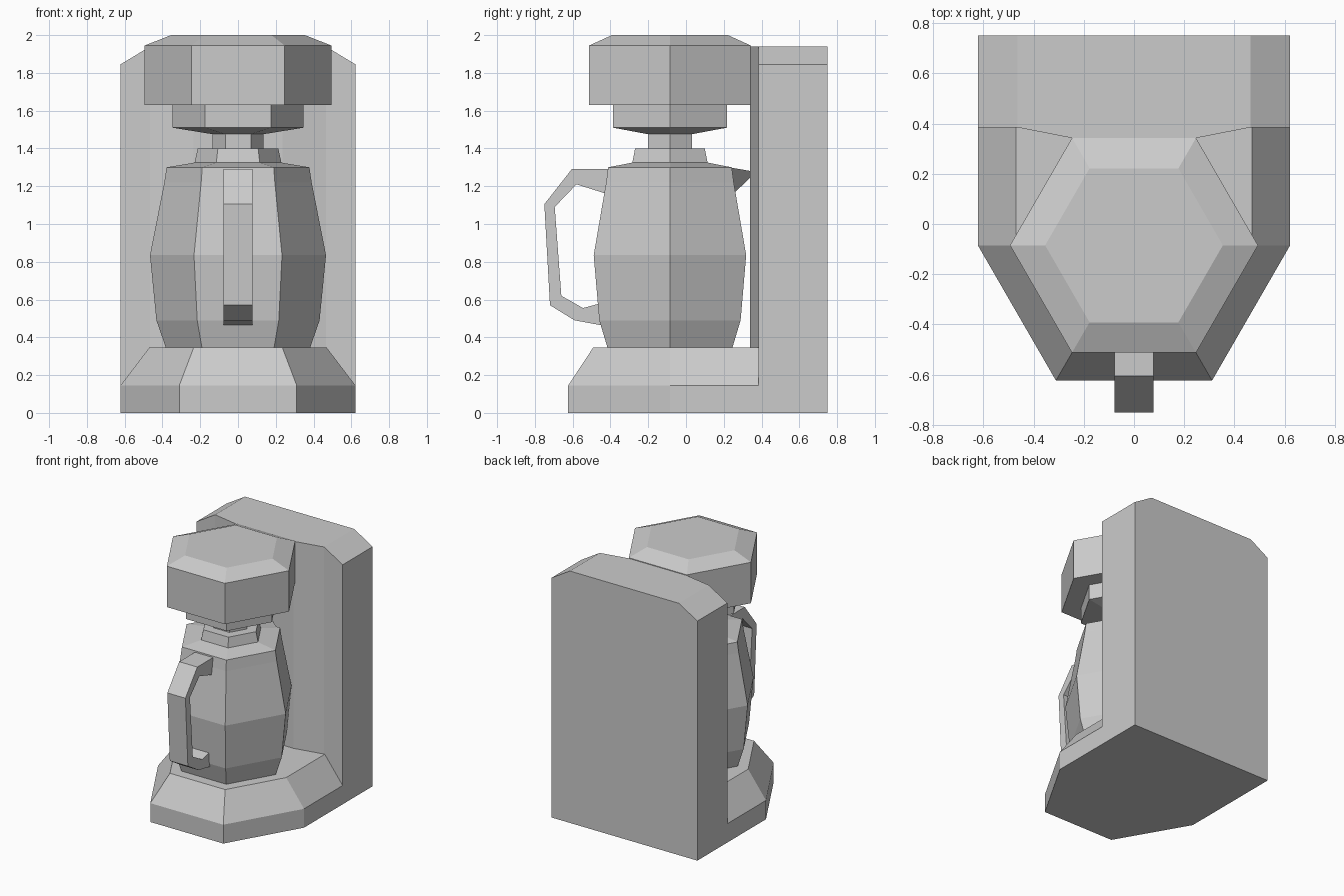
import bpy
from math import cos, sin, radians

if "Cube" in bpy.data.objects:
    bpy.data.objects.remove(bpy.data.objects["Cube"])

CY = -0.085  # y of the shared hexagon axis


def make(name, verts, faces):
    me = bpy.data.meshes.new(name)
    me.from_pydata(verts, [], faces)
    ob = bpy.data.objects.new(name, me)
    bpy.context.collection.objects.link(ob)
    # consistent outward normals
    bpy.context.view_layer.objects.active = ob
    ob.select_set(True)
    bpy.ops.object.mode_set(mode='EDIT')
    bpy.ops.mesh.select_all(action='SELECT')
    bpy.ops.mesh.normals_make_consistent(inside=False)
    bpy.ops.object.mode_set(mode='OBJECT')
    ob.select_set(False)
    return ob


def loft(name, rings):
    """Join rings of equal point count and cap both ends."""
    n = len(rings[0])
    verts = [p for r in rings for p in r]
    faces = [tuple(range(n)), tuple(range(len(verts) - n, len(verts)))]
    for k in range(len(rings) - 1):
        for i in range(n):
            j = (i + 1) % n
            faces.append((k*n + i, k*n + j, (k+1)*n + j, (k+1)*n + i))
    return make(name, verts, faces)


def hexagon(name, profile):
    """Six-sided turned form from (radius, z) pairs."""
    return loft(name, [[(r * cos(radians(60*i)), CY + r * sin(radians(60*i)), z)
                        for i in range(6)] for r, z in profile])


def mirrored(half):
    """Complete an outline given its +x half."""
    return half + [(-x, y, z) for x, y, z in reversed(half)]


# Base: half hexagon in front, straight sides running back into the column
def base_ring(r, z):
    return mirrored([(r / 2, CY - r * 0.866, z), (r, CY, z), (r, 0.40, z)])


loft("base", [base_ring(0.622, 0), base_ring(0.622, 0.145), base_ring(0.47, 0.345)])


# Rear column: chamfered top corners, centre of the front slightly raised
def column_half(top):
    pts = [(0.235, 0.34, 1.94), (0.465, 0.385, 1.94), (0.622, 0.385, 1.845),
           (0.622, 0.75, 1.845), (0.465, 0.75, 1.94), (0.235, 0.75, 1.94)]
    return [(x, y, z if top else 0) for x, y, z in pts]


right = [column_half(False), column_half(True)]
verts, faces = [], []
stations = [(-0.622, 0.385, 1.845), (-0.465, 0.385, 1.94), (-0.235, 0.34, 1.94),
            (0.235, 0.34, 1.94), (0.465, 0.385, 1.94), (0.622, 0.385, 1.845)]
loft("rear_column", [[(x, y, 0), (x, 0.75, 0), (x, 0.75, z), (x, y, z)]
                     for x, y, z in stations])

# Carafe with shoulder, collar and neck
hexagon("carafe", [(0.38, 0.34), (0.432, 0.49), (0.466, 0.835), (0.39, 1.22),
                   (0.378, 1.30), (0.23, 1.325), (0.213, 1.40), (0.135, 1.40),
                   (0.135, 1.48)])

# Carafe spout: wedge narrowing towards the column
loft("carafe_spout", [
    [(-0.17, 0.23, 1.30), (0.17, 0.23, 1.30), (0.02, 0.23, 1.14), (-0.02, 0.23, 1.14)],
    [(-0.05, 0.345, 1.28), (0.05, 0.345, 1.28), (0.01, 0.345, 1.25), (-0.01, 0.345, 1.25)]])

# Carafe handle: angular loop in the centre plane
outer = [(-0.38, 1.29), (-0.605, 1.29), (-0.75, 1.105),
         (-0.72, 0.57), (-0.59, 0.49), (-0.41, 0.457)]
inner = [(-0.38, 1.147), (-0.58, 1.21), (-0.695, 1.09),
         (-0.66, 0.62), (-0.545, 0.555), (-0.41, 0.592)]
loft("carafe_handle", [[(-0.077, oy, oz), (0.077, oy, oz), (0.077, iy, iz), (-0.077, iy, iz)]
                       for (oy, oz), (iy, iz) in zip(outer, inner)])

# Filter holder and brew head
hexagon("filter_holder", [(0.132, 1.475), (0.348, 1.51), (0.348, 1.635)])
hexagon("brew_head", [(0.494, 1.63), (0.494, 1.945), (0.354, 2.0)])
